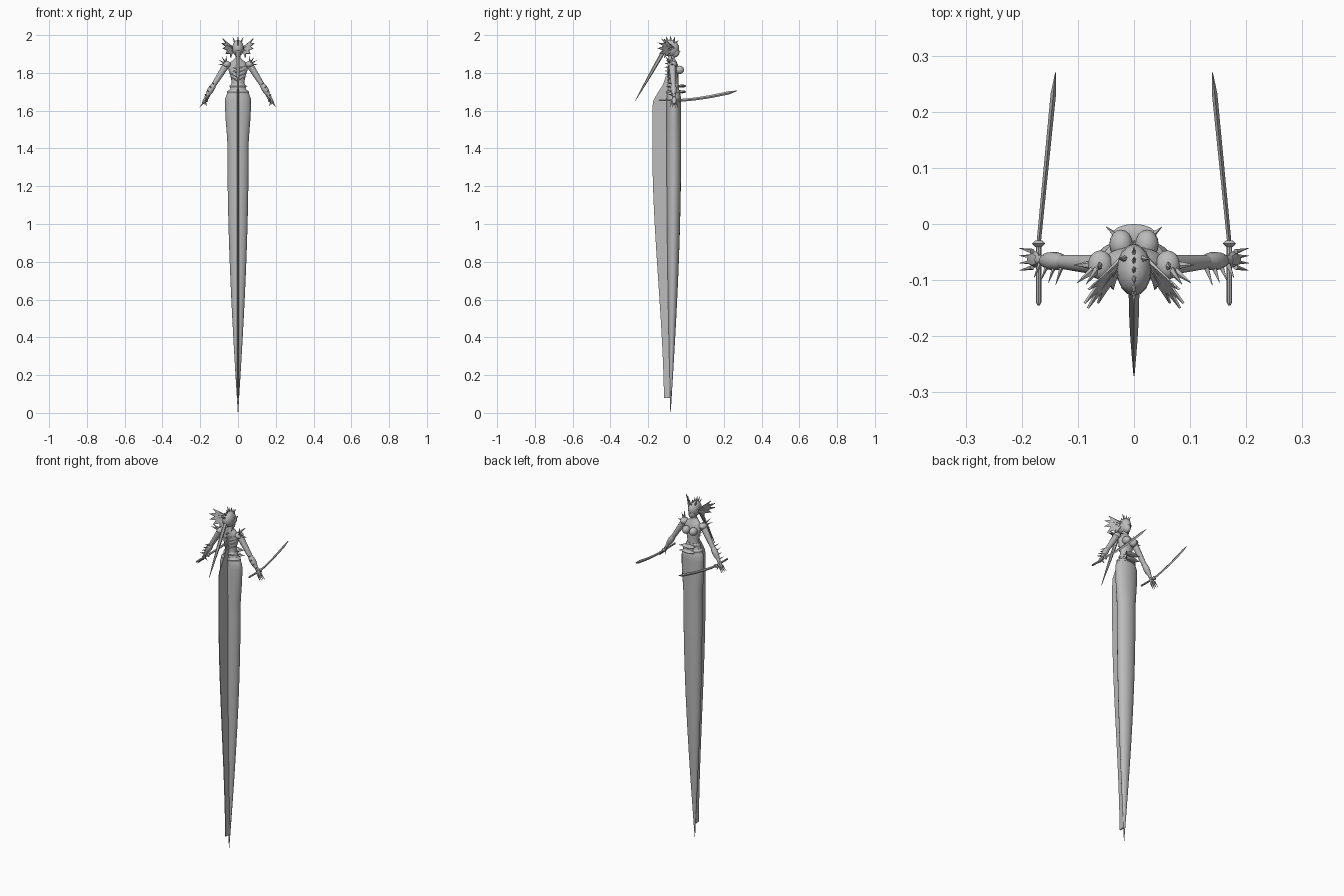
import bpy
import bmesh
from math import cos, sin, pi
from mathutils import Vector

default_cube = bpy.data.objects.get("Cube")
if default_cube:
    bpy.data.objects.remove(default_cube)

grey = bpy.data.materials.new("stone grey")
grey.use_nodes = True
grey.diffuse_color = (0.5, 0.5, 0.5, 1)
grey.node_tree.nodes["Principled BSDF"].inputs["Base Color"].default_value = grey.diffuse_color

ACROSS, ALONG, UP = Vector((1, 0, 0)), Vector((0, 1, 0)), Vector((0, 0, 1))


def ease(value, start, end):
    """Smooth step from zero at start to one at end."""
    t = min(max((value - start) / (end - start), 0), 1)
    return t * t * (3 - 2 * t)


def steps(count):
    return [i / (count - 1) for i in range(count)]


def finish(name, bm, smooth=True):
    """Turn a bmesh into a named, shaded object."""
    bmesh.ops.recalc_face_normals(bm, faces=bm.faces)
    mesh = bpy.data.meshes.new(name)
    bm.to_mesh(mesh)
    bm.free()
    mesh.materials.append(grey)
    obj = bpy.data.objects.new(name, mesh)
    bpy.context.collection.objects.link(obj)
    if smooth:
        bpy.ops.object.select_all(action="DESELECT")
        obj.select_set(True)
        bpy.context.view_layer.objects.active = obj
        bpy.ops.object.shade_smooth_by_angle(angle=0.7)
    return obj


def skin(name, rings, smooth=True):
    """Bridge a stack of equal rings and cap both ends."""
    bm = bmesh.new()
    loops = [[bm.verts.new(corner) for corner in ring] for ring in rings]
    count = len(loops[0])
    for low, high in zip(loops, loops[1:]):
        for i in range(count):
            j = (i + 1) % count
            bm.faces.new((low[i], low[j], high[j], high[i]))
    bm.faces.new(loops[0])
    bm.faces.new(loops[-1])
    return finish(name, bm, smooth)


def tube(name, path, radii, sides=8, flat=1.0, ref=ALONG):
    """Sweep a round or flattened section along a path."""
    rings = []
    for i, (centre, radius) in enumerate(zip(path, radii)):
        ahead = path[min(i + 1, len(path) - 1)] - path[max(i - 1, 0)]
        ahead.normalize()
        side = ahead.cross(ref).normalized()
        other = side.cross(ahead)
        angles = [2 * pi * k / sides for k in range(sides)]
        rings.append([centre + radius * (side * flat * cos(a) + other * sin(a)) for a in angles])
    return skin(name, rings)


def spike(name, base, tip, radius, flat=1.0):
    return tube(name, [base, tip], [radius, radius / 20], 5, flat, Vector((0.1, 1, 0.2)))


def ball(name, centre, scale):
    bm = bmesh.new()
    bmesh.ops.create_uvsphere(bm, u_segments=16, v_segments=10, radius=1)
    for vert in bm.verts:
        vert.co = Vector(a * b for a, b in zip(vert.co, scale)) + centre
    return finish(name, bm)


def body_shape(z):
    """Half width, back and front of the body at a height."""
    taper = sin(min(z / 1.4, 1) * pi / 2)
    waist, neck = ease(z, 1.66, 1.74), ease(z, 1.84, 1.88)
    hips, chest = ease(z, 1.4, 1.62), ease(z, 1.75, 1.84)
    half = 0.001 + 0.055 * taper + 0.012 * hips - 0.034 * waist + 0.02 * chest - 0.04 * neck
    back = -0.083 - 0.02 * taper + 0.01 * waist
    front = -0.081 + 0.055 * taper - 0.015 * waist - 0.02 * neck
    return half, back, front


def body_ring(z, swell=0.0, sides=20):
    half, back, front = body_shape(z)
    middle, depth = (back + front) / 2, (front - back) / 2
    angles = [2 * pi * i / sides for i in range(sides)]
    return [((half + swell) * cos(a), middle + (depth + swell) * sin(a), z) for a in angles]


# Serpent tail, hips, torso and neck
skin("serpent_body", [body_ring(1.9 * t) for t in steps(90)])


# Back fin: a thin wedge down the whole tail
def fin_ring(z):
    rear = -0.116 - 0.062 * ease(z, 0, 1.4) + 0.07 * ease(z, 1.63, 1.78)
    thick, thin = ACROSS * 0.006, ACROSS * 0.002
    root, edge = Vector((0, -0.085, z)), Vector((0, rear, z))
    return [root - thick, edge - thin, edge + thin, root + thick]


skin("back_fin", [fin_ring(0.08 + 1.7 * t) for t in steps(40)], smooth=False)

# Belt bands with front clasps
for height in (1.7, 1.73):
    skin("belt_band", [body_ring(height + offset, 0.007 - abs(offset) / 2)
                       for offset in (-0.01, 0, 0.01)])
    clasp = Vector((0, -0.02, height))
    ball("belt_clasp", clasp, (0.04, 0.02, 0.008))

# Head, face and braid
SKULL = Vector((0, -0.082, 1.93))
ball("head", SKULL, (0.031, 0.046, 0.044))
ball("jaw", SKULL + Vector((0, 0.022, -0.022)), (0.019, 0.025, 0.026))
nose = SKULL + ALONG * 0.04 - UP * 0.015
spike("nose", nose, nose + ALONG * 0.014, 0.005)
braid_start, braid_end = Vector((0, -0.115, 1.92)), Vector((0, -0.27, 1.65))
tube("braid", [braid_start.lerp(braid_end, t) for t in steps(6)],
     [0.001 + 0.01 * cos(t * pi / 2) for t in steps(6)], 6, ref=ACROSS)

# Crest spikes over the middle of the skull
for t in steps(6):
    angle = 0.8 + 1.9 * t
    out = Vector((0, cos(angle), sin(angle)))
    spike("crest_spike", SKULL + out * 0.04, SKULL + out * (0.06 + 0.015 * t), 0.007, 0.6)

# Spine thorns
for t in steps(5):
    root = Vector((0, -0.09, 1.77 + 0.08 * t))
    spike("spine_thorn", root, root - ALONG * 0.025, 0.006)


def build_side(sign, side):
    """Build every paired part on one side."""

    def point(x, y, z):
        return Vector((sign * x, y, z))

    # Webbed ear fin: a fan whose rim alternates tips and notches
    root = SKULL + point(0.022, 0.02, 0)
    rim = []
    for i, t in enumerate(steps(9)):
        angle = 0.9 - 1.8 * t
        c, s = cos(angle), sin(angle)
        reach = 0.075 if i % 2 else 0.11
        rim.append(root + point(0.55 * c + 0.25 * s, -0.8 * c, 0.6 * s) * reach)
    bm = bmesh.new()
    centre = bm.verts.new(root)
    fan = [bm.verts.new(corner) for corner in rim]
    for first, second in zip(fan, fan[1:]):
        bm.faces.new((centre, first, second))
    web = finish(side + "_ear_fin", bm, smooth=False)
    solid = web.modifiers.new("thickness", "SOLIDIFY")
    solid.thickness = 0.004
    solid.offset = 0
    for tip in rim[::2]:
        spike(side + "_fin_ray", root, tip, 0.005)
    brow = SKULL + point(0.016, 0.02, 0.03)
    spike(side + "_brow_horn", brow, brow + point(0.012, 0, 0.03), 0.006)

    # Chest, back ribs and belt thorns
    ball(side + "_breast", point(0.023, -0.036, 1.816), (0.021, 0.026, 0.022))
    for t in steps(4):
        spine = Vector((0, -0.095, 1.76 + 0.06 * t))
        spike(side + "_back_rib", spine, spine + point(0.045, 0.012, 0.02), 0.006)
    for height in (1.7, 1.73):
        buckle = point(0.02, -0.03, height)
        spike(side + "_belt_thorn", buckle, buckle + point(0.03, 0.025, 0), 0.009)

    # Straight arm, widest at the shoulder and the bracer
    shoulder, wrist = point(0.06, -0.073, 1.845), point(0.17, -0.064, 1.67)

    def arm(t):
        return shoulder.lerp(wrist, t)

    tube(side + "_arm", [arm(t) for t in steps(6)], [0.019 - 0.01 * t for t in steps(6)], 10)
    tube(side + "_bracer", [arm(0.6 + 0.3 * t) for t in steps(5)],
         [0.012 + 0.005 * sin(pi * t) for t in steps(5)], 10)

    # Shoulder plate with thorns fanning out and back
    ball(side + "_shoulder", shoulder, (0.022, 0.026, 0.018))
    for t in steps(4):
        angle = 1.5 * t
        tip = shoulder + point(cos(angle), -0.8 * sin(2 * angle), sin(angle)) * 0.047
        spike(side + "_shoulder_thorn", shoulder, tip, 0.012, 0.6)

    # Forearm fins sweeping backwards
    for t in steps(4):
        base = arm(0.6 + 0.35 * t)
        spike(side + "_forearm_thorn", base, base + point(0.014, 0.01 * t - 0.042, 0.01), 0.008, 0.5)

    # Hand and clawed fingers
    palm = point(0.175, -0.063, 1.655)
    tube(side + "_hand", [wrist, palm, palm + point(0.01, 0, -0.018)], [0.009, 0.015, 0.01], 8, 0.7)
    for t in steps(4):
        spread = 0.04 * (t - 0.5)
        knuckle = palm + point(0.006, spread * 0.7, -0.008)
        spike(side + "_finger", knuckle, palm + point(0.03, spread, -0.042), 0.005)
    spike(side + "_thumb", palm, palm + point(-0.008, 0.02, -0.032), 0.006)

    # Curved sword: grip, guard and blade
    hilt = point(0.17, -0.035, 1.655)
    pommel = hilt - ALONG * 0.11
    tube(side + "_sword_grip", [pommel, pommel + ALONG * 0.006, hilt], [0.002, 0.005, 0.005], 8, ref=UP)
    tube(side + "_sword_guard", [hilt + ALONG * offset for offset in (-0.006, 0, 0.006)],
         [0.006, 0.012, 0.006], 8, ref=UP)
    blade = [hilt + point(-0.03 * t, 0.305 * t, 0.05 * t ** 1.5) for t in steps(9)]
    tube(side + "_sword_blade", blade, [0.007 + 0.002 * t for t in steps(9)[:-1]] + [0.001], 4, 0.55, UP)


build_side(1, "left")
build_side(-1, "right")
